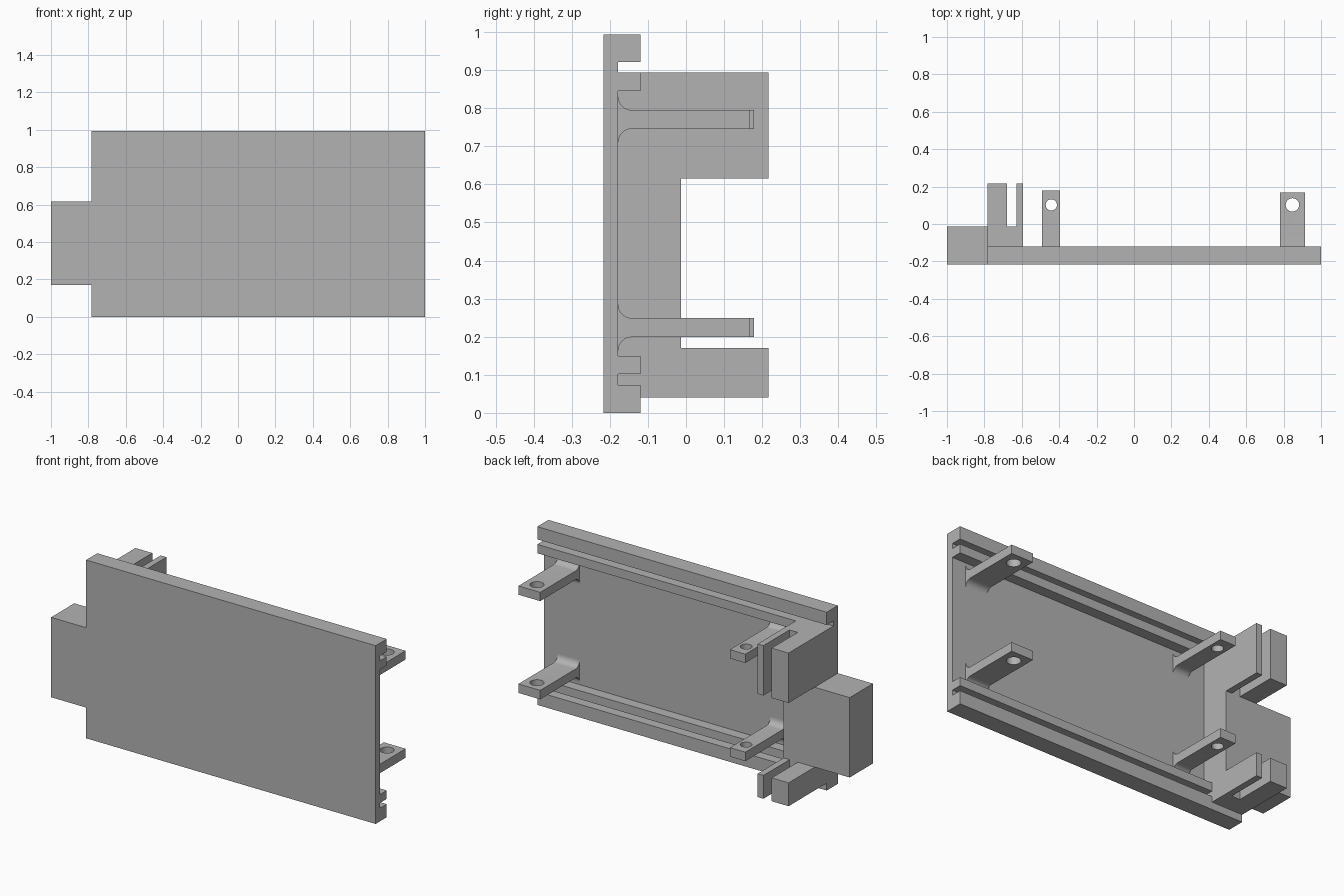
import bpy, bmesh, math
from mathutils import Matrix

cube = bpy.data.objects.get("Cube")
if cube:
    bpy.data.objects.remove(cube, do_unlink=True)

grey = bpy.data.materials.new("plain_grey")
grey.use_nodes = True
grey.diffuse_color = (0.45, 0.45, 0.45, 1)
grey.node_tree.nodes["Principled BSDF"].inputs["Base Color"].default_value = (0.45, 0.45, 0.45, 1)

FRONT, FLOOR, RAIL, RECESS, BACK = -0.217, -0.178, -0.119, -0.0125, 0.217
LEFT_END, TOP = -0.784, 0.993
LOW, HIGH = 0.171, 0.616          # height range of the tab and the recess


def link(name, bm):
    mesh = bpy.data.meshes.new(name)
    bmesh.ops.recalc_face_normals(bm, faces=bm.faces)
    bm.to_mesh(mesh)
    bm.free()
    mesh.materials.append(grey)
    obj = bpy.data.objects.new(name, mesh)
    bpy.context.collection.objects.link(obj)
    return obj


def extrude_x(name, outline, x0, x1):
    """Solid from a (y, z) outline stretched between x0 and x1."""
    bm = bmesh.new()
    face = bm.faces.new([bm.verts.new((x0, y, z)) for y, z in outline])
    new = bmesh.ops.extrude_face_region(bm, geom=[face])["geom"]
    verts = [v for v in new if isinstance(v, bmesh.types.BMVert)]
    bmesh.ops.translate(bm, verts=verts, vec=(x1 - x0, 0, 0))
    return link(name, bm)


def rect(y0, y1, z0, z1):
    return [(y0, z0), (y1, z0), (y1, z1), (y0, z1)]


def combine(target, tool, operation):
    """Apply a boolean and discard the tool."""
    tool.hide_render = True
    mod = target.modifiers.new("cut", "BOOLEAN")
    mod.operation, mod.solver, mod.object = operation, "EXACT", tool
    bpy.context.view_layer.update()
    graph = bpy.context.evaluated_depsgraph_get()
    mesh = bpy.data.meshes.new_from_object(target.evaluated_get(graph))
    target.modifiers.clear()
    target.data = mesh
    bpy.data.objects.remove(tool, do_unlink=True)


# Back plate with two grooved rails along each long edge
outline = [(FRONT, 0)]
for z0, z1 in [(0, 0.073), (0.102, 0.149), (0.845, 0.894), (0.922, TOP)]:
    outline += [(FLOOR, z0)] if z0 else []
    outline += [(RAIL, z0), (RAIL, z1)]
    outline += [(FLOOR, z1)] if z1 < TOP else []
outline.append((FRONT, TOP))
plate = extrude_x("grooved_plate", outline, LEFT_END, 1.0)

# End block with two forked arms
root = FLOOR - 0.01
arms = [(root, 0.041), (BACK, 0.041), (BACK, LOW), (RECESS, LOW),
        (RECESS, HIGH), (BACK, HIGH), (BACK, 0.894), (root, 0.894)]
block = extrude_x("fork_block", arms, LEFT_END, -0.593)
slot = extrude_x("fork_slot", rect(RECESS, 0.4, -0.1, 1.1), -0.68, -0.629)
combine(block, slot, "DIFFERENCE")
combine(plate, block, "UNION")

# Side tab, flush with the plate front and the block recess
tab = extrude_x("side_tab", rect(FRONT, RECESS, LOW, HIGH), -1.0, -0.72)
combine(plate, tab, "UNION")


# Mounting arms: flared root, drilled near the tip
def mounting_arm(name, x0, x1, tip, z0, z1, hole_x, hole_r, flare=0.036, steps=8):
    curve = []
    for i in range(steps + 1):
        a = math.pi / 2 * i / steps
        curve.append((FLOOR + flare * (1 - math.cos(a)), flare * (1 - math.sin(a))))
    lower = [(y, z0 - d) for y, d in curve]
    upper = [(y, z1 + d) for y, d in reversed(curve)]
    sunk = FLOOR - 0.008
    pts = [(sunk, z0 - flare)] + lower + [(tip, z0), (tip, z1)] + upper + [(sunk, z1 + flare)]
    arm = extrude_x(name, pts, x0, x1)
    bm = bmesh.new()
    bmesh.ops.create_cone(bm, cap_ends=True, segments=32, radius1=hole_r, radius2=hole_r,
                          depth=0.2, matrix=Matrix.Translation((hole_x, 0.102, (z0 + z1) / 2)))
    combine(arm, link("hole_cutter", bm), "DIFFERENCE")
    return arm


parts = [plate]
for level, z0, z1 in [("lower", 0.199, 0.249), ("upper", 0.746, 0.795)]:
    parts.append(mounting_arm(level + "_narrow_arm", -0.491, -0.396, 0.179, z0, z1, -0.442, 0.03))
    parts.append(mounting_arm(level + "_wide_arm", 0.781, 0.915, 0.168, z0, z1, 0.847, 0.036))

# Smooth the flares and holes, keep the edges crisp
bpy.ops.object.select_all(action="DESELECT")
for obj in parts:
    obj.select_set(True)
bpy.context.view_layer.objects.active = plate
bpy.ops.object.shade_smooth_by_angle(angle=math.radians(30))
